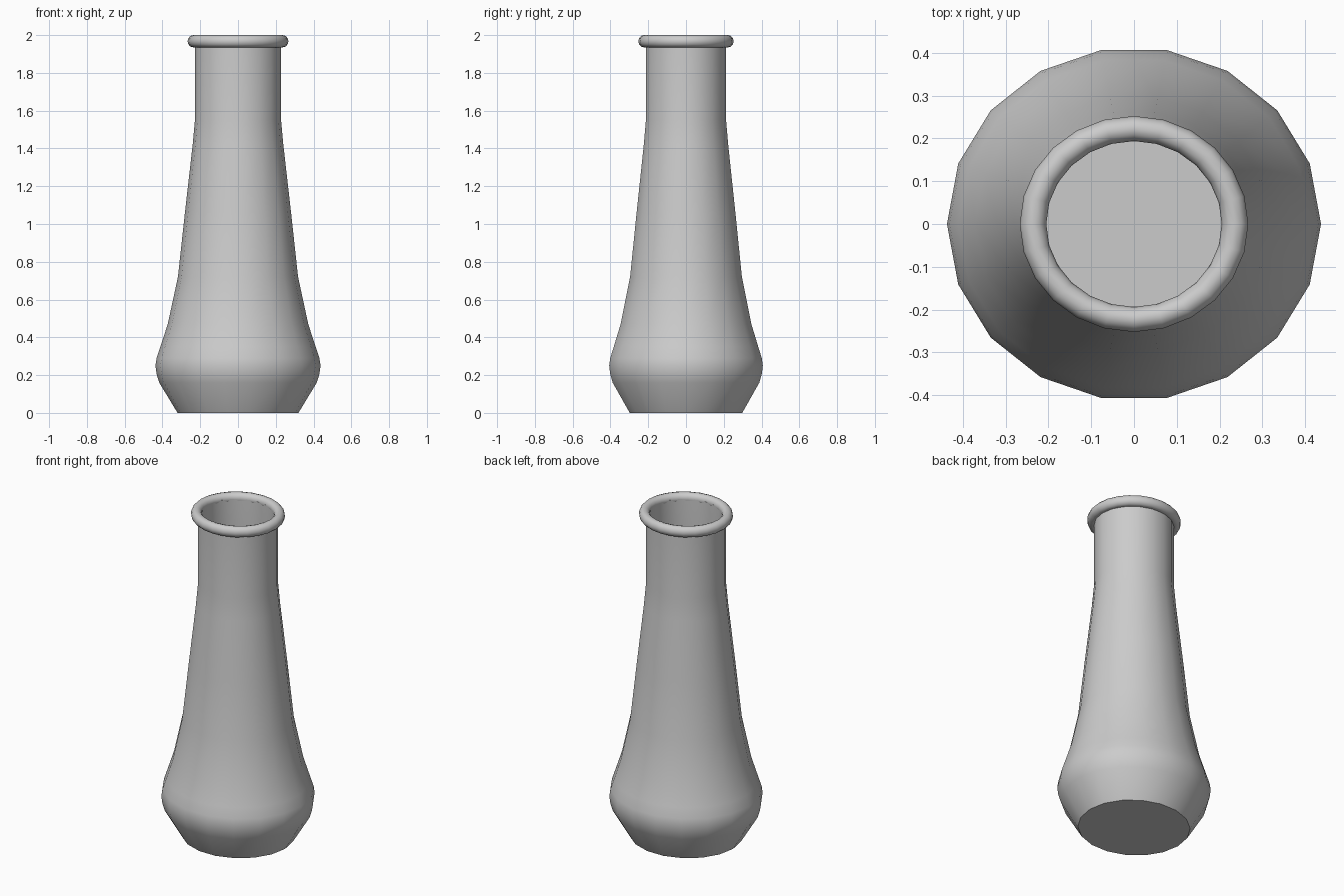
import bpy, bmesh
from math import sin, cos, tau, radians

if "Cube" in bpy.data.objects:
    bpy.data.objects.remove(bpy.data.objects["Cube"])

Y_SCALE = 0.945  # slightly oval plan


def lathe(name, profile, sides, closed=False, angle=40):
    """Revolve an (r, z) profile; an open profile gets a cap at each end."""
    bm = bmesh.new()
    rings = [[bm.verts.new((r * cos(tau * i / sides), r * sin(tau * i / sides) * Y_SCALE, z))
              for i in range(sides)] for r, z in profile]
    pairs = list(zip(rings, rings[1:]))
    if closed:
        pairs.append((rings[-1], rings[0]))
    for a, b in pairs:
        for i in range(sides):
            j = (i + 1) % sides
            bm.faces.new((a[i], a[j], b[j], b[i]))
    if not closed:
        bm.faces.new(rings[0])
        bm.faces.new(rings[-1])
    bmesh.ops.recalc_face_normals(bm, faces=bm.faces)
    mesh = bpy.data.meshes.new(name)
    bm.to_mesh(mesh)
    bm.free()
    obj = bpy.data.objects.new(name, mesh)
    bpy.context.collection.objects.link(obj)
    bpy.ops.object.select_all(action='DESELECT')
    obj.select_set(True)
    bpy.context.view_layer.objects.active = obj
    bpy.ops.object.shade_smooth_by_angle(angle=radians(angle))
    return obj


# Vase body: outer wall up, inner wall back down to the floor
outer = [(0.32, 0), (0.417, 0.16), (0.431, 0.205), (0.437, 0.25), (0.431, 0.29),
         (0.411, 0.35), (0.372, 0.47), (0.318, 0.72), (0.281, 1.06),
         (0.24, 1.42), (0.228, 1.55), (0.228, 1.97)]
inner = [(r - 0.021, max(z, 0.02)) for r, z in reversed(outer)]
lathe("vase_body", outer + inner, 18)

# Rounded lip ring around the mouth
lip = [(0.236 + 0.031 * cos(tau * k / 12), 1.9675 + 0.0325 * sin(tau * k / 12))
       for k in range(12)]
lathe("lip_ring", lip, 24, closed=True)
